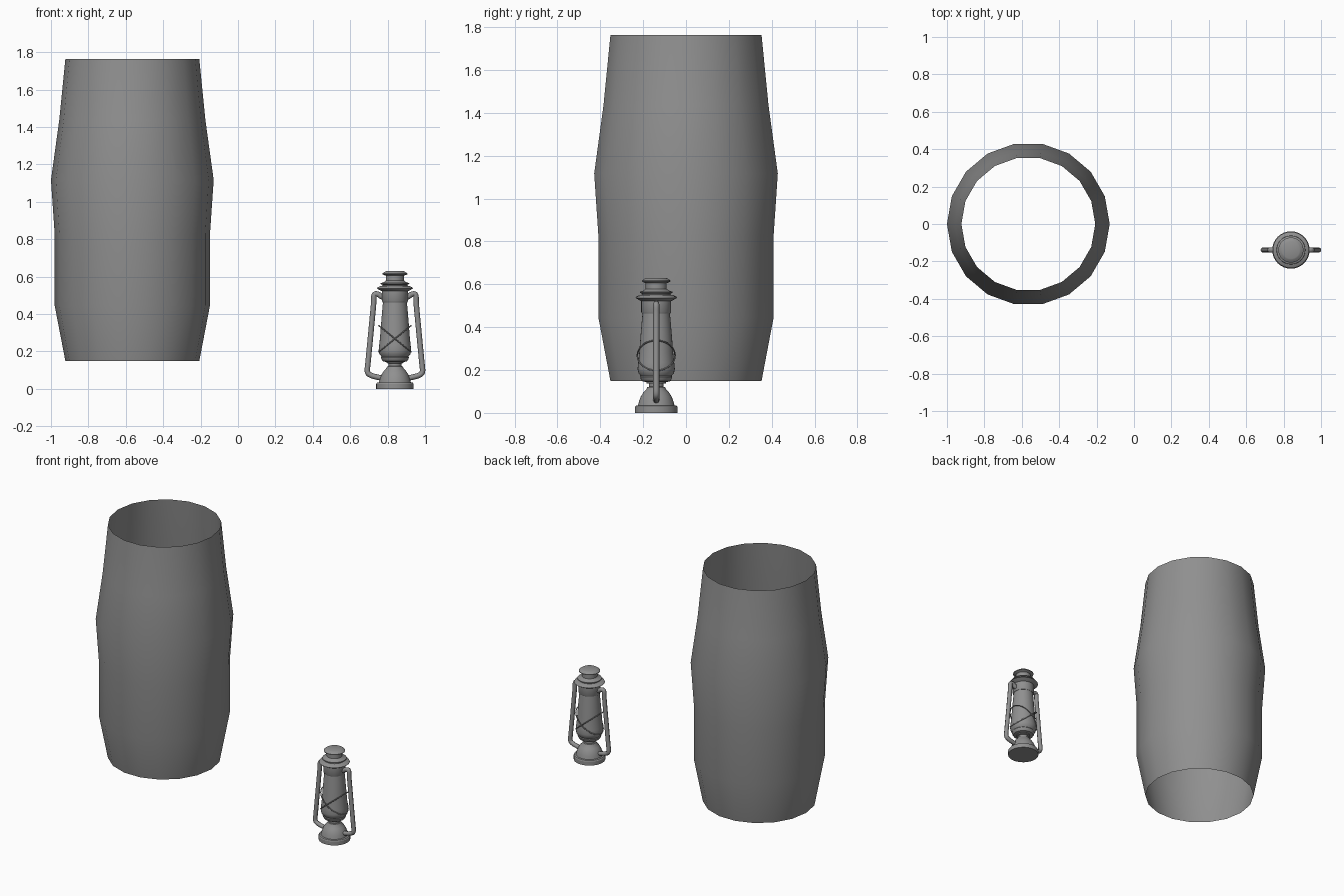
import bpy, bmesh, math

if "Cube" in bpy.data.objects:
    bpy.data.objects.remove(bpy.data.objects["Cube"])

LX, LY = 0.839, -0.139   # lantern axis

# Dark grey for everything
dark = bpy.data.materials.new("dark_grey")
dark.diffuse_color = (0.28, 0.28, 0.28, 1)
dark.use_nodes = True
dark.node_tree.nodes["Principled BSDF"].inputs["Base Color"].default_value = dark.diffuse_color


def lathe(name, profile, sides, centre, cap=True, angle=30):
    """Revolve (radius, height) points around a vertical axis."""
    bm = bmesh.new()
    rings = []
    for r, z in profile:
        rings.append([bm.verts.new((r * math.cos(2 * math.pi * i / sides),
                                    r * math.sin(2 * math.pi * i / sides), z))
                      for i in range(sides)])
    for a, b in zip(rings, rings[1:]):
        for i in range(sides):
            j = (i + 1) % sides
            bm.faces.new((a[i], a[j], b[j], b[i]))
    if cap:
        bm.faces.new(rings[0][::-1])
        bm.faces.new(rings[-1])
    mesh = bpy.data.meshes.new(name)
    bm.to_mesh(mesh)
    bm.free()
    mesh.materials.append(dark)
    ob = bpy.data.objects.new(name, mesh)
    ob.location = (centre[0], centre[1], 0)
    bpy.context.collection.objects.link(ob)
    bpy.ops.object.select_all(action='DESELECT')
    ob.select_set(True)
    bpy.context.view_layer.objects.active = ob
    bpy.ops.object.shade_smooth_by_angle(angle=math.radians(angle))
    return ob


def tube(name, points, radius, closed=False):
    """Round tube along a smooth path around the lantern axis."""
    cu = bpy.data.curves.new(name, 'CURVE')
    cu.dimensions = '3D'
    cu.bevel_depth = radius
    cu.bevel_resolution = 2
    cu.resolution_u = 5
    cu.use_fill_caps = True
    cu.materials.append(dark)
    sp = cu.splines.new('POLY' if closed else 'NURBS')
    sp.points.add(len(points) - 1)
    for p, co in zip(sp.points, points):
        p.co = (*co, 1)
    sp.use_cyclic_u = closed
    if not closed:
        sp.order_u = 3
        sp.use_endpoint_u = True
    sp.use_smooth = True
    ob = bpy.data.objects.new(name, cu)
    ob.location = (LX, LY, 0)
    bpy.context.collection.objects.link(ob)
    return ob


# Barrel: open single-walled shell
lathe("barrel_shell", [(0.358, 0.149), (0.415, 0.445), (0.415, 0.825),
                       (0.435, 1.117), (0.391, 1.435), (0.358, 1.764)],
      18, (-0.565, 0), cap=False, angle=35)

# Lantern fuel tank with stepped foot, dome and neck
lathe("lantern_base", [(0.1, 0), (0.1, 0.027), (0.096, 0.033), (0.085, 0.035),
                       (0.08, 0.055), (0.072, 0.076), (0.06, 0.095),
                       (0.045, 0.112), (0.042, 0.12), (0.034, 0.122),
                       (0.034, 0.136), (0.045, 0.138), (0.045, 0.146)],
      32, (LX, LY))

# Burner collar under the globe
lathe("burner_collar", [(0.05, 0.144), (0.065, 0.148), (0.072, 0.158),
                        (0.075, 0.168), (0.07, 0.175)], 32, (LX, LY))

# Glass globe
lathe("globe", [(0.07, 0.17), (0.083, 0.186), (0.087, 0.205), (0.084, 0.235),
                (0.08, 0.27), (0.077, 0.31), (0.073, 0.36), (0.068, 0.42),
                (0.063, 0.475)], 32, (LX, LY))

# Hood: cylinder, wide brim, stepped brim and chimney cap
lathe("hood", [(0.066, 0.463), (0.07, 0.47), (0.07, 0.522), (0.082, 0.528),
               (0.097, 0.537), (0.094, 0.542), (0.08, 0.549), (0.066, 0.552),
               (0.066, 0.556), (0.077, 0.561), (0.076, 0.565), (0.058, 0.571),
               (0.049, 0.579), (0.049, 0.605), (0.067, 0.613), (0.067, 0.617),
               (0.053, 0.627), (0.046, 0.63)], 32, (LX, LY))

# Side tubes running from hood to tank, with rounded bends
side_path = [(0.055, 0.486), (0.072, 0.492), (0.086, 0.506), (0.113, 0.51),
             (0.113, 0.465), (0.117, 0.42), (0.14, 0.18), (0.145, 0.13),
             (0.15, 0.085), (0.125, 0.07), (0.1, 0.064), (0.06, 0.055)]
for side, label in ((-1, "left"), (1, "right")):
    tube("side_tube_" + label, [(side * x, 0, z) for x, z in side_path],
         0.0145)

# Crossed guard wires: two tilted rings around the globe
for tilt, label in ((-1, "a"), (1, "b")):
    ring = []
    for i in range(40):
        a = 2 * math.pi * i / 40
        ring.append((0.086 * math.cos(a), 0.088 * math.sin(a),
                     0.268 + tilt * 0.07 * math.cos(a)))
    tube("guard_wire_" + label, ring, 0.0035, closed=True)
